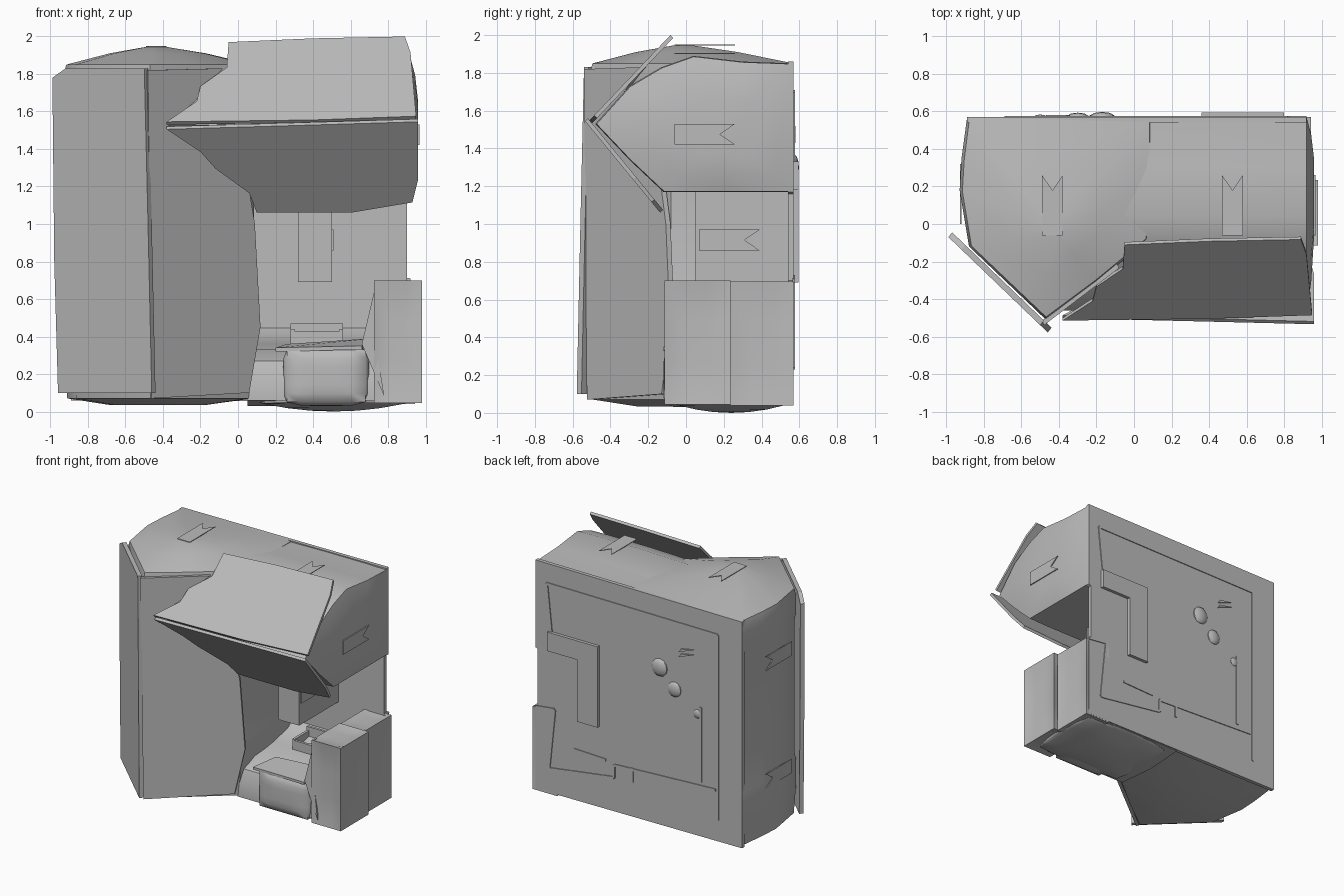
import bpy, bmesh, math
from mathutils import Vector

old = bpy.data.objects.get("Cube")
if old:
    bpy.data.objects.remove(old)

grey = bpy.data.materials.new("plain grey")
grey.use_nodes = True
grey.diffuse_color = (0.5, 0.5, 0.5, 1)
grey.node_tree.nodes["Principled BSDF"].inputs["Base Color"].default_value = (0.5, 0.5, 0.5, 1)


def finish(name, bm, smooth=40):
    bmesh.ops.recalc_face_normals(bm, faces=bm.faces)
    mesh = bpy.data.meshes.new(name)
    bm.to_mesh(mesh)
    bm.free()
    ob = bpy.data.objects.new(name, mesh)
    bpy.context.collection.objects.link(ob)
    mesh.materials.append(grey)
    if smooth:
        bpy.ops.object.select_all(action="DESELECT")
        ob.select_set(True)
        bpy.context.view_layer.objects.active = ob
        bpy.ops.object.shade_smooth_by_angle(angle=math.radians(smooth))
    return ob


def loft(name, rings, smooth=40):
    """Skin between closed rings of equal length and cap both ends."""
    bm = bmesh.new()
    loops = [[bm.verts.new(p) for p in ring] for ring in rings]
    n = len(loops[0])
    for a, b in zip(loops, loops[1:]):
        for i in range(n):
            j = (i + 1) % n
            bm.faces.new((a[i], a[j], b[j], b[i]))
    bm.faces.new(loops[0])
    bm.faces.new(loops[-1])
    return finish(name, bm, smooth)


def sheet(name, outline, offset):
    """Flat plate: an outline extruded along an offset."""
    off = Vector(offset)
    return loft(name, [outline, [Vector(p) + off for p in outline]], 0)


def box(name, lo, hi):
    x, y = (lo[0], hi[0]), (lo[1], hi[1])
    ring = [(x[0], y[0]), (x[1], y[0]), (x[1], y[1]), (x[0], y[1])]
    return loft(name, [[(a, b, z) for a, b in ring] for z in (lo[2], hi[2])], 0)


def cushion(name, lo, hi, bulge=0.02, power=5):
    """Box with softly swollen sides, or flared edges if bulge is negative."""
    bm = bmesh.new()
    bmesh.ops.create_cube(bm, size=2)
    bmesh.ops.subdivide_edges(bm, edges=bm.edges, cuts=5, use_grid_fill=True)
    mid = [(a + b) / 2 for a, b in zip(lo, hi)]
    half = [(b - a) / 2 for a, b in zip(lo, hi)]
    for v in bm.verts:
        c = v.co.copy()
        for i in range(3):
            s, t = c[(i + 1) % 3], c[(i + 2) % 3]
            swell = bulge * (1 - max(abs(s), abs(t)) ** power)
            v.co[i] = mid[i] + c[i] * (half[i] - bulge + swell)
    return finish(name, bm, 50)


# Wedge-fronted column, with domed roof and shallow domed underside
plan = [(-0.89, 0.57), (-0.92, 0.35), (-0.93, 0.18), (-0.88, -0.12), (-0.47, -0.51),
        (-0.2, -0.31), (0.08, -0.08), (0.1, 0.2), (0.1, 0.57)]


def plan_ring(z, k=1.0, cx=-0.44, cy=-0.02):
    return [(cx + (x - cx) * k, 0.57 if y > 0.5 and k > 0.9 else cy + (y - cy) * k, z)
            for x, y in plan]


loft("column", [plan_ring(0.035, 0.5), plan_ring(0.07, 0.96), plan_ring(0.3), plan_ring(0.5),
                plan_ring(0.55, 0.975), plan_ring(1.6, 0.975), plan_ring(1.66), plan_ring(1.8),
                plan_ring(1.85, 0.97), plan_ring(1.91, 0.5), plan_ring(1.945, 0.1)])

# Upper arm running sideways over the opening, with a gently rounded end
arm = [(0.57, 1.17), (0.2, 1.17), (-0.12, 1.17), (-0.3, 1.34), (-0.48, 1.53),
       (-0.3, 1.73), (-0.13, 1.83), (0.04, 1.89), (0.3, 1.86), (0.57, 1.85)]


def arm_ring(x, k):
    return [(x, 0.57 if y > 0.5 and k > 0.9 else 0.2 + (y - 0.2) * k, 1.5 + (z - 1.5) * k)
            for y, z in arm]


loft("upper_arm", [arm_ring(x, k) for x, k in
                   ((-0.4, 0.97), (0.0, 0.98), (0.4, 1.0), (0.75, 1.0), (0.92, 0.99),
                    (0.945, 0.75), (0.96, 0.4))])

# Loose panels on the slanted front of the arm
upper = [(-0.38, 1.53), (-0.22, 1.64), (-0.2, 1.72), (-0.06, 1.82), (-0.05, 1.955),
         (0.4, 1.975), (0.89, 1.985), (0.92, 1.9), (0.95, 1.56), (0.4, 1.54)]
sheet("upper_flap", [(x, -0.5 + (z - 1.53) * 0.95, z) for x, z in upper], (0, -0.015, 0.015))
lower = [(-0.38, 1.52), (-0.2, 1.4), (-0.12, 1.31), (0.06, 1.18), (0.1, 1.075), (0.6, 1.075),
         (0.93, 1.13), (0.96, 1.25), (0.96, 1.56), (0.3, 1.54)]
sheet("lower_flap", [(x, -0.495 + (1.53 - z) * 0.82, z) for x, z in lower], (0, -0.015, -0.015))

# Loose panels on the column's wedge
left = [(-0.99, 1.78), (-0.92, 1.83), (-0.5, 1.83), (-0.48, 1.0), (-0.46, 0.1),
        (-0.96, 0.1), (-0.98, 0.8)]
sheet("left_column_panel", [(x, -0.06 - (x + 1) * 0.96, z) for x, z in left], (0.02, 0.025, 0))
right = [(-0.48, 1.82), (-0.08, 1.83), (-0.2, 1.7), (-0.24, 1.63), (-0.37, 1.53), (-0.2, 1.4),
         (-0.12, 1.31), (0.06, 1.18), (0.09, 1.0), (0.12, 0.45), (0.06, 0.1), (-0.46, 0.07)]
sheet("right_column_panel", [(x, -0.54 + (x + 0.48) * 0.76, z) for x, z in right], (-0.01, 0.025, 0))

# Back wall behind everything
back = [(-0.89, 0.06), (0.92, 0.05), (0.92, 0.69), (0.9, 0.7), (0.9, 1.16), (0.92, 1.17),
        (0.92, 1.86), (-0.89, 1.85)]
sheet("back_wall", [(x, 0.54, z) for x, z in back], (0, 0.03, 0))

# Lower arm: rounded floor, front cushion and two side cushions
floor = [(-0.08, 0.06), (0.25, 0.03), (0.56, 0.05), (0.56, 0.46), (0.48, 0.4), (0.3, 0.36),
         (0.08, 0.33), (-0.04, 0.27), (-0.08, 0.17)]
loft("lower_floor", [[(x, y, z) for y, z in floor] for x in (0.05, 0.4, 0.8)])
cushion("floor_underside", (0.1, -0.08, 0.0), (0.92, 0.56, 0.12), 0.04, 2)
cushion("front_cushion", (0.24, -0.12, 0.03), (0.7, 0.1, 0.35))
lip = [(0.2, -0.1, 0.34), (0.66, -0.12, 0.35), (0.72, 0.1, 0.39), (0.26, 0.1, 0.36)]
sheet("front_lip", lip, (0, 0, -0.02))
cushion("front_side_cushion", (0.74, -0.1, 0.06), (0.965, 0.22, 0.685), -0.015)
cushion("rear_side_cushion", (0.74, 0.245, 0.05), (0.935, 0.56, 0.685), -0.01)
sheet("side_lip", [(0.74, -0.1, 0.7), (0.66, -0.11, 0.36), (0.78, -0.12, 0.08), (0.73, -0.1, 0.4)],
      (0.0, 0.03, 0))

# Small open tray on the floor
for i, (lo, hi) in enumerate([((0.28, 0.28, 0.35), (0.56, 0.3, 0.43)),
                              ((0.28, 0.46, 0.37), (0.56, 0.48, 0.47)),
                              ((0.28, 0.28, 0.35), (0.3, 0.48, 0.44)),
                              ((0.42, 0.28, 0.35), (0.44, 0.48, 0.43)),
                              ((0.54, 0.28, 0.35), (0.56, 0.48, 0.44))]):
    box(f"tray_wall_{i}", lo, hi)

# Block hanging in the opening
box("hanging_block", (0.32, 0.05, 0.69), (0.5, 0.57, 1.25))

# Swallow-tailed ribbons: origin, length axis, width axis, thickness offset
tail = [(0, 0), (0.32, 0), (0.24, 0.055), (0.32, 0.11), (0, 0.11)]


def ribbon(name, origin, along, across, off):
    o, a, c = Vector(origin), Vector(along), Vector(across)
    sheet(name, [o + a * s + c * t for s, t in tail], off)


X, Y, Z = (1, 0, 0), (0, 1, 0), (0, 0, 1)
ribbon("block_ribbon", (0.5, 0.07, 0.86), Y, Z, (0.008, 0, 0))
ribbon("arm_side_ribbon", (0.96, -0.06, 1.42), Y, Z, (0.008, 0, 0))
ribbon("top_ribbon_right", (0.47, -0.06, 1.9), Y, X, (0, 0, 0.005))
ribbon("top_ribbon_left", (-0.49, -0.06, 1.945), Y, X, (0, 0, 0.005))
for i, z in enumerate((0.45, 1.38)):
    ribbon(f"column_side_ribbon_{i}", (-0.92, 0.0, z), Y, Z, (-0.008, 0, 0))

# Raised bracket on the back
bracket = [(0.8, 1.18), (0.8, 1.33), (0.36, 1.33), (0.36, 0.69), (0.54, 0.69), (0.54, 1.18)]
sheet("back_bracket", [(x, 0.56, z) for x, z in bracket], (0, 0.035, 0))

# Narrow trim strips on the back, each from one point to another
strips = [((0.82, 1.7), (-0.68, 1.69)), ((-0.68, 1.69), (-0.68, 0.23)),
          ((0.82, 1.7), (0.78, 1.33)), ((0.92, 0.7), (0.75, 0.72)),
          ((0.75, 0.72), (0.8, 0.24)), ((0.8, 0.24), (0.23, 0.32)),
          ((0.23, 0.32), (0.23, 0.42)), ((0.07, 0.44), (0.07, 0.33)),
          ((0.23, 0.42), (-0.66, 0.46)), ((-0.53, 1.08), (-0.53, 0.49)),
          ((0.58, 0.45), (0.3, 0.44))]
for i, (a, b) in enumerate(strips):
    a, b = Vector((a[0], 0.565, a[1])), Vector((b[0], 0.565, b[1]))
    side = (b - a).normalized().cross(Vector(Y)) * 0.01
    sheet(f"back_trim_{i}", [a - side, b - side, b + side, a + side], (0, 0.012, 0))

# Round studs and small spikes on the back
for i, (x, z, r) in enumerate([(-0.17, 1.3, 0.07), (-0.3, 1.16, 0.06), (-0.5, 1.02, 0.035)]):
    bm = bmesh.new()
    bmesh.ops.create_uvsphere(bm, u_segments=10, v_segments=6, radius=r)
    for v in bm.verts:
        v.co = (v.co.x + x, v.co.y * 0.4 + 0.57, v.co.z + z)
    finish(f"back_stud_{i}", bm)
for i, z in enumerate((1.45, 1.49)):
    sheet(f"back_spike_{i}", [(-0.34, 0.56, z - 0.02), (-0.47, 0.56, z + 0.03), (-0.36, 0.56, z + 0.01)],
          (0, 0.02, 0))
